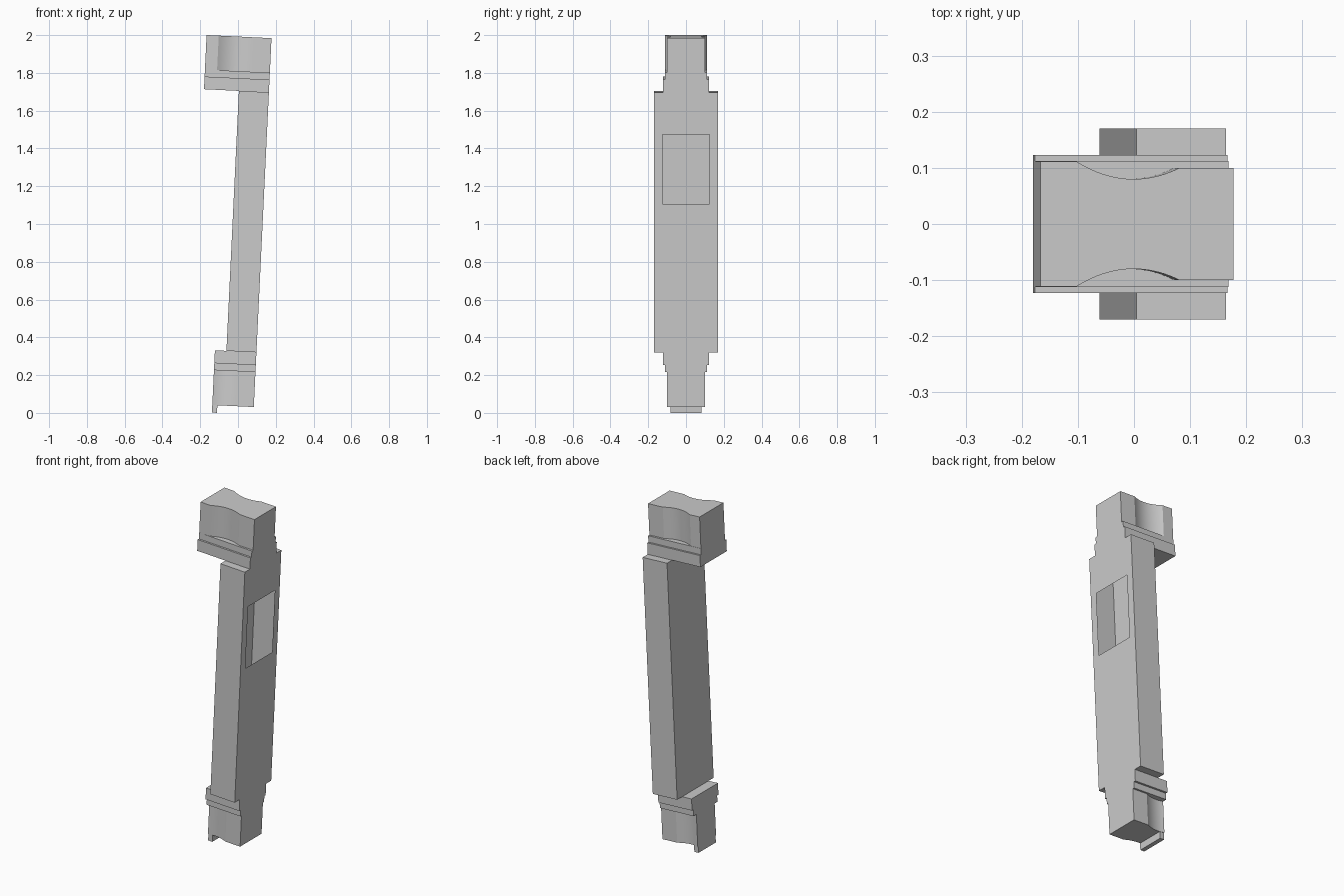
import bpy, bmesh, math

cube = bpy.data.objects.get("Cube")
if cube:
    bpy.data.objects.remove(cube, do_unlink=True)

TILT = math.radians(2.75)   # whole part leans toward +x
FRONT = 0.082               # shared flush face
HEAD_BACK, FOOT_BACK = -0.262, -0.138
BODY_BACK, BODY_HALF = -0.077, 0.17
HEAD_BASE, FOOT_TOP = 1.703, 0.325

grey = bpy.data.materials.new("plain_grey")
grey.use_nodes = True
colour = (0.6, 0.6, 0.6, 1)
grey.diffuse_color = colour
grey.node_tree.nodes["Principled BSDF"].inputs["Base Color"].default_value = colour


def finish(name, bm):
    bmesh.ops.recalc_face_normals(bm, faces=bm.faces)
    mesh = bpy.data.meshes.new(name)
    bm.to_mesh(mesh)
    bm.free()
    mesh.materials.append(grey)
    obj = bpy.data.objects.new(name, mesh)
    bpy.context.collection.objects.link(obj)
    obj.rotation_euler.y = TILT
    bpy.ops.object.select_all(action='DESELECT')
    obj.select_set(True)
    bpy.context.view_layer.objects.active = obj
    bpy.ops.object.shade_smooth_by_angle(angle=math.radians(15))
    return obj


def prism(name, half, z0, z1):
    """Extrude an outline given by its +y half, mirrored to -y."""
    outline = half + [(x, -y) for x, y in reversed(half)]
    bm = bmesh.new()
    face = bm.faces.new([bm.verts.new((x, y, z0)) for x, y in outline])
    top = bmesh.ops.extrude_face_region(bm, geom=[face])["geom"]
    bmesh.ops.translate(bm, vec=(0, 0, z1 - z0),
                        verts=[v for v in top if isinstance(v, bmesh.types.BMVert)])
    return finish(name, bm)


def block(name, back, front, half_width, z0, z1):
    return prism(name, [(back, half_width), (front, half_width)], z0, z1)


def scooped(back, back_half, steps=20):
    """Half outline with a shallow round scoop in each side."""
    centre, depth_y, bend, end = -0.096, 0.08, 3.0, -0.014
    start = max(back, centre - math.sqrt((back_half - depth_y) / bend))
    pts = [(back, back_half)] if start > back else []
    for i in range(steps + 1):
        x = start + (end - start) * i / steps
        pts.append((x, depth_y + bend * (x - centre) ** 2))
    return pts + [(FRONT, 0.10)]


# Head: scooped block on two stepped rails
prism("head_block", scooped(HEAD_BACK, 0.111), 1.807, 1.99)
block("head_upper_rail", HEAD_BACK, FRONT, 0.112, 1.77, 1.807)
block("head_lower_rail", HEAD_BACK, FRONT, 0.123, HEAD_BASE, 1.77)

# Foot: two stepped rails, scooped block and end tab
block("foot_upper_rail", FOOT_BACK, FRONT, 0.123, 0.257, FOOT_TOP)
block("foot_lower_rail", FOOT_BACK, FRONT, 0.111, 0.22, 0.257)
prism("foot_block", scooped(FOOT_BACK, 0.111), 0.035, 0.22)
block("foot_tab", FOOT_BACK, -0.111, 0.081, -0.005, 0.035)

# Hollow body with an open window in its +x face
bm = bmesh.new()
bmesh.ops.create_cube(bm, size=1)
for v in bm.verts:
    v.co.x = FRONT if v.co.x > 0 else BODY_BACK
    v.co.y = math.copysign(BODY_HALF, v.co.y)
    v.co.z = HEAD_BASE if v.co.z > 0 else FOOT_TOP
bm.normal_update()
window = max(bm.faces, key=lambda f: f.calc_center_median().x)
bmesh.ops.inset_individual(bm, faces=[window], thickness=0.04)
mid = (HEAD_BASE + FOOT_TOP) / 2
for v in window.verts:
    v.co.y = math.copysign(0.125, v.co.y)
    v.co.z = 1.48 if v.co.z > mid else 1.11
bmesh.ops.delete(bm, geom=[window], context='FACES')
finish("hollow_body", bm)
